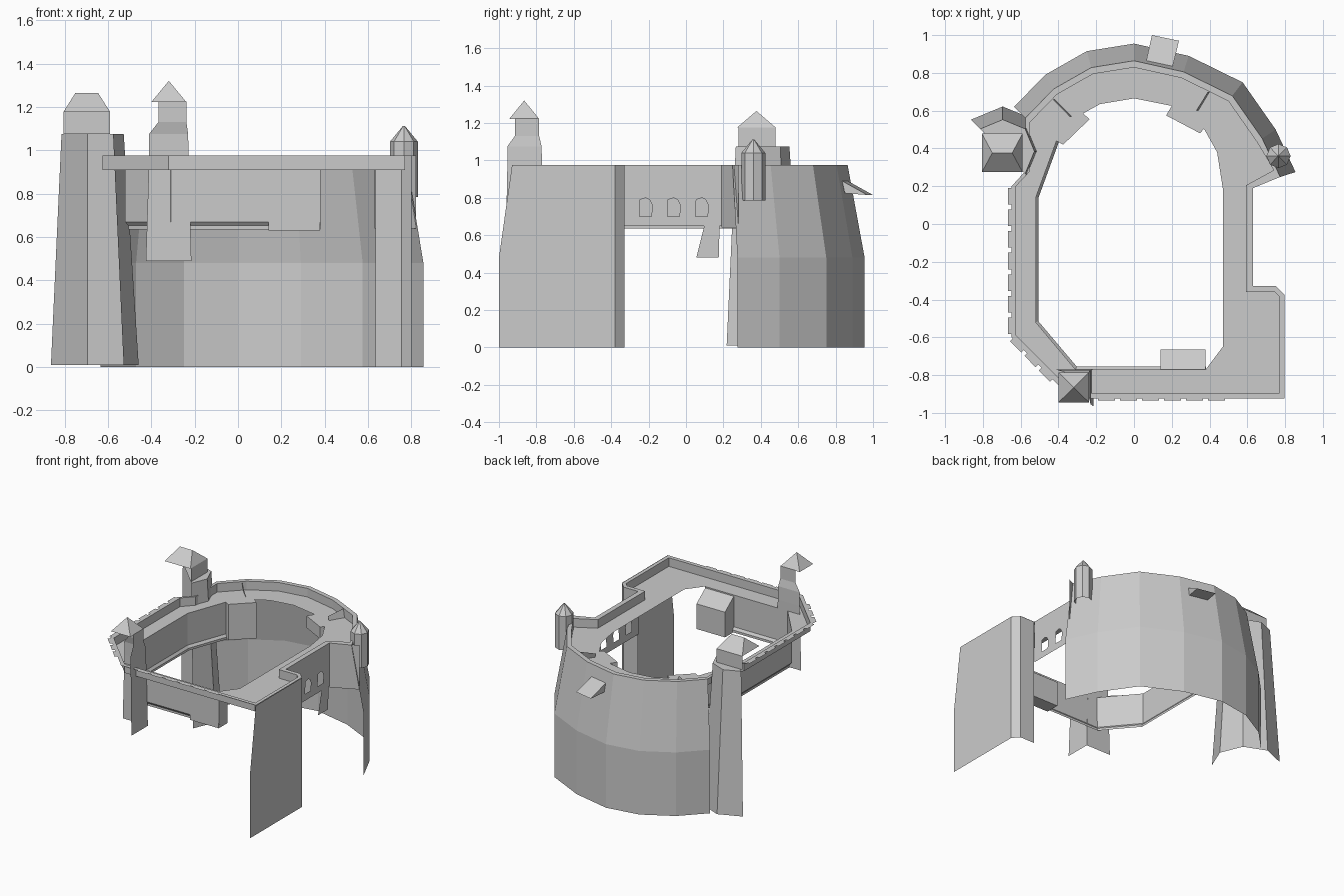
import bpy, bmesh, math
from mathutils import Vector

cube = bpy.data.objects.get("Cube")
if cube:
    bpy.data.objects.remove(cube, do_unlink=True)

stone = bpy.data.materials.new("grey_stone")
stone.use_nodes = True
stone.diffuse_color = (0.6, 0.6, 0.6, 1)
stone.node_tree.nodes["Principled BSDF"].inputs["Base Color"].default_value = (0.6, 0.6, 0.6, 1)


def finish(name, bm):
    mesh = bpy.data.meshes.new(name)
    bm.to_mesh(mesh)
    bm.free()
    mesh.materials.append(stone)
    obj = bpy.data.objects.new(name, mesh)
    bpy.context.collection.objects.link(obj)
    return obj


def loft(name, rings, closed=False, cap=False):
    """Skin a sheet through rings of equal length."""
    bm = bmesh.new()
    rows = [[bm.verts.new(p) for p in ring] for ring in rings]
    for a, b in zip(rows, rows[1:]):
        n = len(a)
        for i in range(n if closed else n - 1):
            j = (i + 1) % n
            bm.faces.new((a[i], a[j], b[j], b[i]))
    if cap:
        bm.faces.new(rows[-1])
        if closed:
            bm.faces.new(rows[0][::-1])
    return finish(name, bm)


def filled(name, loops, normal):
    """Flat sheet: first loop is the outline, the others are holes."""
    bm = bmesh.new()
    edges = []
    for loop in loops:
        vs = [bm.verts.new(p) for p in loop]
        edges += [bm.edges.new((v, vs[(i + 1) % len(vs)])) for i, v in enumerate(vs)]
    bmesh.ops.triangle_fill(bm, edges=edges, use_beauty=True, normal=normal)
    bmesh.ops.dissolve_limit(bm, angle_limit=0.01, verts=bm.verts[:], edges=bm.edges[:])
    return finish(name, bm)


def at(path, z, s=1.0):
    return [(x * s, y * s, z) for x, y in path]


def roof(name, x0, x1, y0, y1, z0, z1, ridge):
    """Hipped roof with a ridge along x."""
    cx, cy = (x0 + x1) / 2, (y0 + y1) / 2
    bm = bmesh.new()
    a, b, c, d = [bm.verts.new(p) for p in at([(x0, y0), (x1, y0), (x1, y1), (x0, y1)], z0)]
    if ridge:
        e, f = [bm.verts.new((cx + s * ridge / 2, cy, z1)) for s in (-1, 1)]
        for face in ((a, b, f, e), (b, c, f), (c, d, e, f), (d, a, e)):
            bm.faces.new(face)
    else:
        e = bm.verts.new((cx, cy, z1))
        for p, q in ((a, b), (b, c), (c, d), (d, a)):
            bm.faces.new((p, q, e))
    return finish(name, bm)


FLOOR, TOP = 0.91, 0.975

# Curved rear wall: upright base, battered upper half
arc = [(0.855, 0.275), (0.75, 0.50), (0.575, 0.75), (0.29, 0.89), (0, 0.955),
       (-0.25, 0.915), (-0.47, 0.79), (-0.635, 0.62)]
loft("rear_wall", [at(arc, 0), at(arc, 0.48), at(arc, TOP, 0.905)])

# Side wall sheet and its chamfered return
loft("side_wall", [[(0.8, -1, 0), (0.8, -0.38, 0)], [(0.8, -1, 0.48), (0.8, -0.38, 0.48)],
                   [(0.8, -0.93, TOP), (0.8, -0.38, TOP)]])
turn = [(0.8, -0.38), (0.755, -0.33), (0.633, -0.33)]
loft("side_wall_return", [at(turn, 0), at(turn, TOP)])

# Wall with three arched windows
arch = [(0, 0), (0.065, 0), (0.07, 0.06), (0.055, 0.09), (0.035, 0.1), (0.005, 0.09)]
wall = [(-0.33, 0.65), (0.19, 0.65), (0.19, TOP), (-0.33, TOP)]
holes = [[(y0 + u, 0.70 + v) for u, v in arch] for y0 in (-0.25, -0.10, 0.05)]
filled("window_wall", [[(0.63, y, z) for y, z in loop] for loop in [wall] + holes], (1, 0, 0))
join = [(0.63, 0.19), (0.82, 0.28)]
loft("window_wall_end", [at(join, 0.64), at(join, TOP)])
loft("broken_buttress", [[(0.63, 0.055, 0.48), (0.63, 0.175, 0.48)],
                         [(0.63, 0.10, 0.66), (0.63, 0.18, 0.66)]])

# Walkway floor with the courtyard opening
inner = [(-0.625, 0.2), (-0.625, -0.59), (-0.32, -0.895), (0.77, -0.895), (0.77, -0.385),
         (0.745, -0.36), (0.593, -0.36), (0.593, 0.205), (0.74, 0.285)]
outer = [(-0.648, 0.2), (-0.648, -0.6), (-0.33, -0.925), (0.797, -0.925), (0.797, -0.375),
         (0.75, -0.328), (0.63, -0.328), (0.63, 0.19), (0.774, 0.249)]
inner += [(x * 0.868, y * 0.868) for x, y in arc[1:]] + [(-0.55, 0.28)]
outer += [(x * 0.905, y * 0.905) for x, y in arc[1:]] + [(-0.575, 0.28)]
court = [(0.38, -0.77), (0.47, -0.65), (0.47, 0.19), (0.44, 0.38), (0.37, 0.505),
         (0.39, 0.53), (0.35, 0.48), (0.17, 0.575), (0.2, 0.625), (0, 0.665), (-0.18, 0.635),
         (-0.27, 0.585), (-0.235, 0.555), (-0.375, 0.42), (-0.41, 0.44),
         (-0.52, 0.14), (-0.52, -0.52), (-0.31, -0.77)]
court.remove((0.39, 0.53))
filled("walkway", [at(inner, FLOOR), at(court, FLOOR)], (0, 0, 1))

# Parapet: inner face and coping
loft("parapet", [at(inner, FLOOR), at(inner, TOP), at(outer, TOP)], closed=True)

# Uneven coping stones along the open front and side
def coping(name, start, end, count, out):
    a, b, out = Vector(start), Vector(end), Vector(out)
    bm = bmesh.new()
    for i in range(count):
        p, q = a.lerp(b, (i + 0.08) / count), a.lerp(b, (i + 0.85) / count)
        bm.faces.new([bm.verts.new((v.x, v.y, TOP)) for v in (p, q, q + out, p + out)])
    finish(name, bm)

coping("front_coping_stones", (-0.2, -0.925), (0.5, -0.925), 6, (0, -0.01))
coping("side_coping_stones", (-0.648, 0.2), (-0.648, -0.6), 7, (-0.018, 0))
coping("corner_coping_stones", (-0.648, -0.6), (-0.42, -0.833), 3, (-0.014, -0.014))

# Courtyard walls with a string course at the foot
yard = [(0.38, -0.77), (-0.31, -0.77), (-0.52, -0.52), (-0.52, 0.14), (-0.41, 0.44)]
lip = [(0.38, -0.755), (-0.303, -0.755), (-0.506, -0.515), (-0.506, 0.138), (-0.397, 0.436)]
loft("courtyard_wall", [at(yard, FLOOR), at(yard, 0.67), at(lip, 0.652), at(lip, 0.635)])

# Projecting bays under the walkway
bay = [(-0.41, 0.44), (-0.375, 0.42), (-0.235, 0.555), (-0.27, 0.585)]
loft("left_bay", [at(bay, 0.64), at(bay, FLOOR)])
bay = [(0.2, 0.625), (0.17, 0.575), (0.35, 0.48), (0.37, 0.505)]
loft("right_bay", [at(bay, 0.82), at(bay, FLOOR)])

# Low partitions on the walkway
for name, a, b in (("left_partition", (-0.42, 0.66), (-0.33, 0.57)),
                   ("right_partition", (0.40, 0.70), (0.34, 0.60))):
    shift = 0.01
    loft(name, [[(*a, FLOOR), (*b, FLOOR)],
                [(a[0] - shift, a[1], TOP), (b[0] - shift, b[1], FLOOR + 0.03)]])

# Lean-to on the courtyard side of the front wall
section = [(-0.77, 0.63), (-0.77, 0.9), (-0.665, 0.82), (-0.665, 0.63)]
loft("lean_to", [[(x, y, z) for y, z in section] for x in (0.14, 0.378)], closed=True, cap=True)

# Small pent roof on the rear wall
bm = bmesh.new()
ends = []
for wall_pt, tip in (((0.065, 0.865), (0.095, 1.0)), ((0.205, 0.835), (0.238, 0.97))):
    foot = Vector(wall_pt).lerp(Vector(tip), 0.1)
    ends.append([bm.verts.new(p) for p in ((*wall_pt, 0.89), (*tip, 0.815), (*foot, 0.825))])
for i in range(3):
    j = (i + 1) % 3
    bm.faces.new((ends[0][i], ends[0][j], ends[1][j], ends[1][i]))
for end in ends:
    bm.faces.new(end)
finish("rear_pent_roof", bm)

# Large tower: tapering part-octagon, square top and hipped roof
def octagon(radius, z):
    return [(-0.695 + radius * math.cos(math.radians(a)),
             0.385 + radius * math.sin(math.radians(a)), z) for a in (-45, 0, 45, 90, 135)]

loft("large_tower", [octagon(0.237, 0.01), octagon(0.168, 1.075)], cap=True)
lantern = [(-0.59, 0.28), (-0.59, 0.478), (-0.805, 0.478)]
loft("large_tower_top", [at(lantern, 1.075), at(lantern, 1.177)])
roof("large_tower_roof", -0.805, -0.59, 0.275, 0.478, 1.177, 1.264, 0.105)

# Front tower: corner sheet stepping in to a shaft with a pointed roof
def corner(cx, cy, x_end, y_end, z):
    return [(x_end, cy, z), (cx, cy, z), (cx, y_end, z)]

loft("front_tower", [corner(-0.215, -0.768, -0.425, -0.965, 0.49),
                     corner(-0.228, -0.77, -0.41, -0.955, TOP),
                     corner(-0.23, -0.772, -0.41, -0.955, 1.075),
                     corner(-0.238, -0.785, -0.367, -0.915, 1.13),
                     corner(-0.238, -0.785, -0.367, -0.915, 1.225)])
roof("front_tower_roof", -0.40, -0.238, -0.945, -0.785, 1.222, 1.32, 0)

# Small round turret on the rear wall
def ring(radius, z):
    return [(0.765 + radius * math.cos(math.tau * i / 8),
             0.36 + radius * math.sin(math.tau * i / 8), z) for i in range(8)]

loft("turret", [ring(0.064, 0.785), ring(0.064, 1.04), ring(0.004, 1.113)], closed=True)
